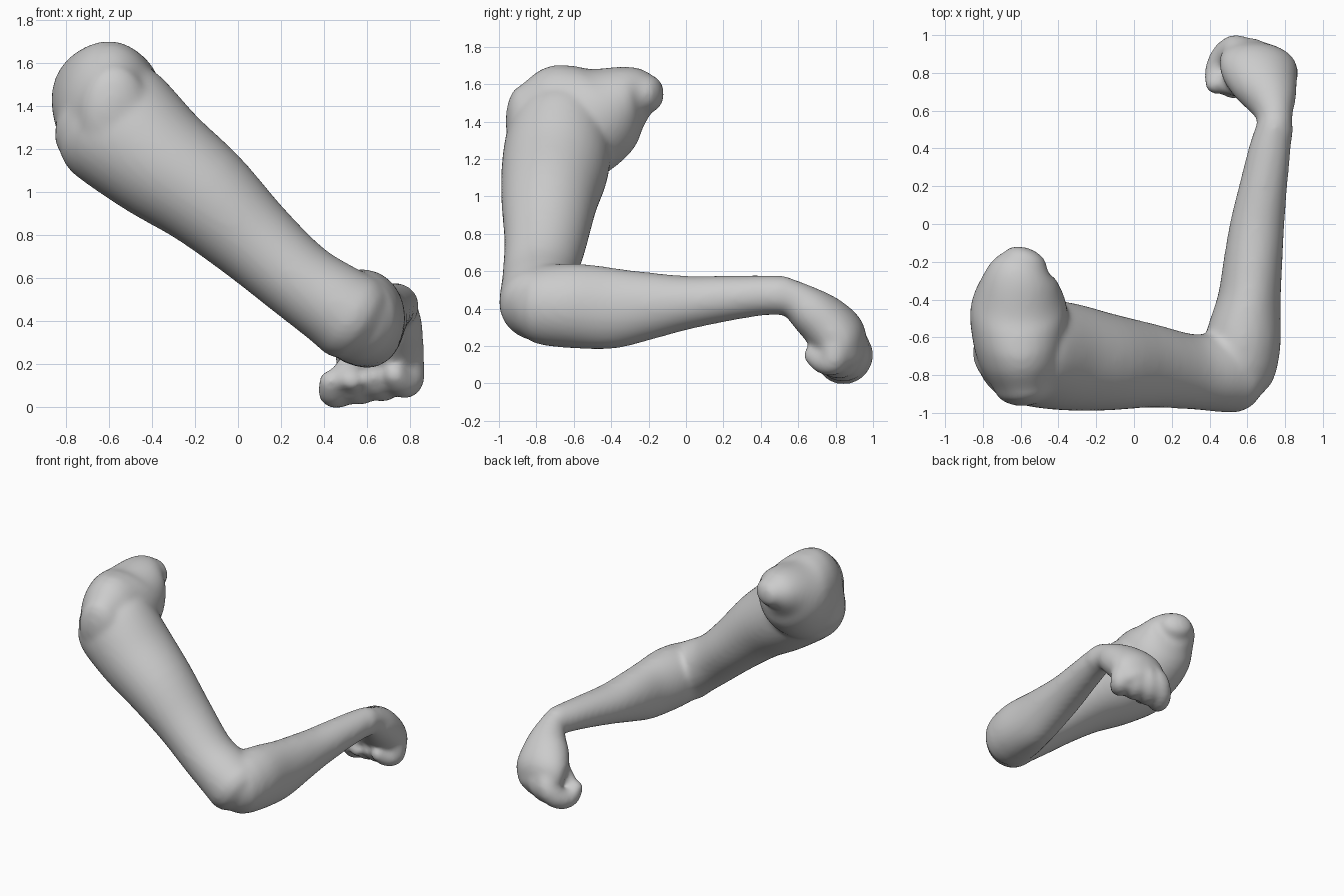
import bpy, bmesh, math
from mathutils import Vector

if "Cube" in bpy.data.objects:
    bpy.data.objects.remove(bpy.data.objects["Cube"])

bm = bmesh.new()


def catmull(a, b, c, d, t):
    return 0.5 * (2 * b + (c - a) * t + (2 * a - 5 * b + 4 * c - d) * t * t + (3 * b - a - 3 * c + d) * t ** 3)


def loft(sections, side, steps=4, n=32, cap=1.0):
    """Smooth tube through (x, y, z, radius along side, other radius), with domed ends."""
    last = len(sections) - 1
    path = []
    for i in range(last):
        quad = [sections[min(max(i + k, 0), last)] for k in (-1, 0, 1, 2)]
        for s in range(steps):
            path.append([catmull(*q, s / steps) for q in zip(*quad)])
    path.append(list(sections[-1]))

    def dome(end, nxt):
        c = Vector(end[:3])
        d = (c - Vector(nxt[:3])).normalized()
        r = min(end[3], end[4]) * cap
        return [[*(c + d * r * math.sin(a)), end[3] * math.cos(a), end[4] * math.cos(a)]
                for a in (0.4, 0.8, 1.15, 1.45)]

    path = dome(path[0], path[1])[::-1] + path + dome(path[-1], path[-2])
    rings = []
    for i, p in enumerate(path):
        t = (Vector(path[min(i + 1, len(path) - 1)][:3]) - Vector(path[max(i - 1, 0)][:3])).normalized()
        u = Vector(side)
        u = (u - t * u.dot(t)).normalized()
        v = t.cross(u)
        rings.append([bm.verts.new(Vector(p[:3]) + u * p[3] * math.cos(k * math.tau / n)
                                   + v * p[4] * math.sin(k * math.tau / n)) for k in range(n)])
    for a, b in zip(rings, rings[1:]):
        for k in range(n):
            bm.faces.new((a[k], a[(k + 1) % n], b[(k + 1) % n], b[k]))
    bm.faces.new(rings[0][::-1])
    bm.faces.new(rings[-1])


# shoulder stub, running back along y
loft([(-.575, -.19, 1.55, .12, .1), (-.595, -.25, 1.545, .175, .15), (-.605, -.33, 1.515, .215, .195),
      (-.61, -.45, 1.445, .257, .275), (-.605, -.6, 1.39, .25, .325),
      (-.59, -.73, 1.37, .225, .315), (-.575, -.85, 1.355, .17, .245)], (1, 0, 0), cap=.65)

# upper arm
loft([(-.625, -.65, 1.37, .23, .28), (-.565, -.675, 1.315, .28, .305), (-.375, -.70, 1.15, .287, .277),
      (-.155, -.73, .985, .26, .244), (.075, -.75, .775, .224, .205), (.285, -.78, .59, .2, .188),
      (.45, -.785, .475, .21, .2), (.53, -.785, .42, .215, .212)], (0, 1, 0), cap=.72)

# forearm
loft([(.56, -.74, .417, .2, .218), (.58, -.6, .415, .2, .227), (.61, -.4, .402, .168, .218),
      (.63, -.2, .415, .156, .182), (.653, 0, .432, .144, .145), (.685, .2, .453, .127, .124),
      (.72, .4, .47, .111, .108), (.745, .52, .472, .094, .105)], (1, 0, 0))

# back of hand and palm
loft([(.75, .48, .472, .094, .102), (.745, .57, .454, .096, .1), (.725, .66, .393, .14, .125),
      (.69, .745, .325, .185, .143), (.66, .82, .25, .21, .145), (.64, .86, .18, .2, .115)],
     (1, -.25, 0), cap=.8)

# four curled fingers, blended from index to little finger
index = [(.57, .89, .22), (.54, .92, .15), (.48, .88, .08), (.44, .80, .07), (.43, .74, .12)]
little = [(.77, .79, .25), (.785, .80, .18), (.785, .785, .12), (.755, .73, .12), (.73, .68, .15)]
for f in range(4):
    s = f / 3
    pts = [Vector(a).lerp(Vector(b), s) + Vector((0, .025, 0)) * math.sin(math.pi * s)
           for a, b in zip(index, little)]
    loft([(*p, r, r) for p, r in zip(pts, (.084, .086, .08, .07, .055))], (1, -.3, 0), n=16)

# thumb lying across the palm side
loft([(.61, .72, .29, .085, .085), (.55, .735, .22, .065, .065), (.48, .735, .15, .052, .05),
      (.53, .70, .12, .045, .045)], (0, 1, 0), n=16)

bmesh.ops.recalc_face_normals(bm, faces=bm.faces)
mesh = bpy.data.meshes.new("arm")
bm.to_mesh(mesh)
bm.free()
arm = bpy.data.objects.new("arm", mesh)
bpy.context.collection.objects.link(arm)

# fuse into one skin and soften the joins
rm = arm.modifiers.new("fuse", "REMESH")
rm.mode = "VOXEL"
rm.voxel_size = 0.016
rm.use_smooth_shade = True
sm = arm.modifiers.new("soften", "SMOOTH")
sm.factor = 0.5
sm.iterations = 18
